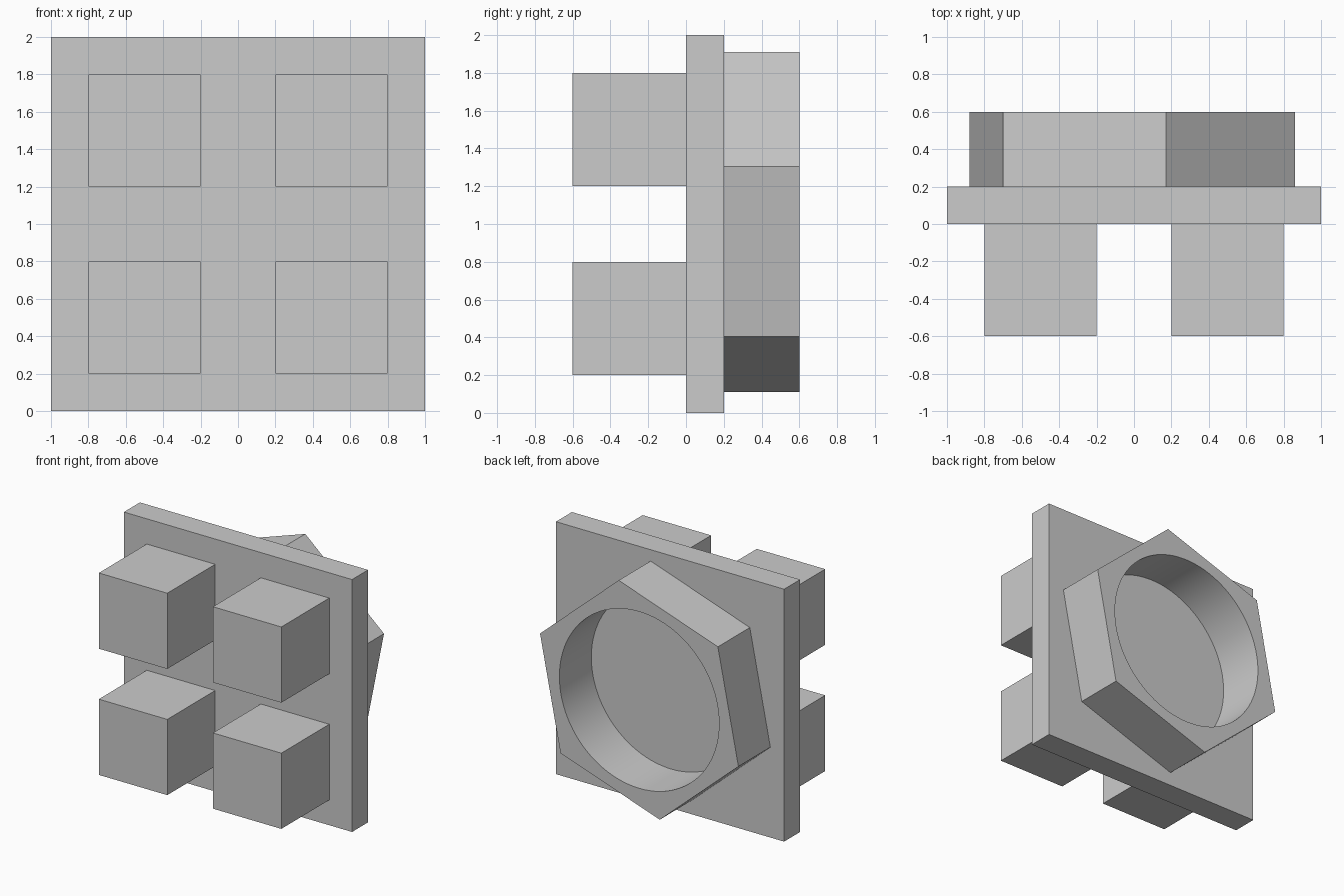
import bpy
import bmesh
import math
from mathutils import Matrix, Vector

default = bpy.data.objects.get("Cube")
if default:
    bpy.data.objects.remove(default, do_unlink=True)

GREY = (0.6, 0.6, 0.6, 1.0)
mat = bpy.data.materials.new("plain_grey")
mat.use_nodes = True
mat.diffuse_color = GREY
mat.node_tree.nodes["Principled BSDF"].inputs["Base Color"].default_value = GREY


def finish(name, bm):
    bmesh.ops.recalc_face_normals(bm, faces=bm.faces)
    mesh = bpy.data.meshes.new(name)
    bm.to_mesh(mesh)
    bm.free()
    mesh.materials.append(mat)
    obj = bpy.data.objects.new(name, mesh)
    bpy.context.collection.objects.link(obj)
    return obj


def box(name, size, centre):
    bm = bmesh.new()
    bmesh.ops.create_cube(bm, size=1, matrix=Matrix.Translation(centre) @ Matrix.Diagonal((*size, 1)))
    return finish(name, bm)


def prism(name, sides, radius, angle, y0, y1, centre):
    """Regular prism along y, with its first corner at the given angle from +x."""
    bm = bmesh.new()
    ring = []
    for i in range(sides):
        a = angle + math.tau * i / sides
        ring.append(bm.verts.new((centre[0] + radius * math.cos(a), y0,
                                  centre[1] + radius * math.sin(a))))
    cap = bm.faces.new(ring)
    out = bmesh.ops.extrude_face_region(bm, geom=[cap], use_keep_orig=True)
    moved = [v for v in out["geom"] if isinstance(v, bmesh.types.BMVert)]
    bmesh.ops.translate(bm, verts=moved, vec=Vector((0, y1 - y0, 0)))
    return finish(name, bm)


# Square back plate
box("plate", (2, 0.2, 2), (0, 0.1, 1))

# Four cubes on the front
for side, x in (("right", -0.5), ("left", 0.5)):
    for level, z in (("lower", 0.5), ("upper", 1.5)):
        box(f"{level}_{side}_cube", (0.6, 0.6, 0.6), (x, -0.3, z))

# Tilted hexagonal collar on the back, with a round bore down to the plate
CENTRE = (-0.01, 1.01)
collar = prism("hexagonal_collar", 6, 0.918, math.radians(18.7), 0.2, 0.6, CENTRE)
bore = prism("bore_cutter", 96, 0.70, 0, 0.1, 0.7, CENTRE)
bore.hide_render = True
cut = collar.modifiers.new("bore", "BOOLEAN")
cut.operation = "DIFFERENCE"
cut.solver = "EXACT"
cut.object = bore

# Apply the cut, then smooth only the bore wall
bpy.ops.object.select_all(action="DESELECT")
collar.select_set(True)
bpy.context.view_layer.objects.active = collar
bpy.ops.object.modifier_apply(modifier=cut.name)
bpy.data.objects.remove(bore, do_unlink=True)
bpy.ops.object.shade_smooth_by_angle(angle=math.radians(30))
